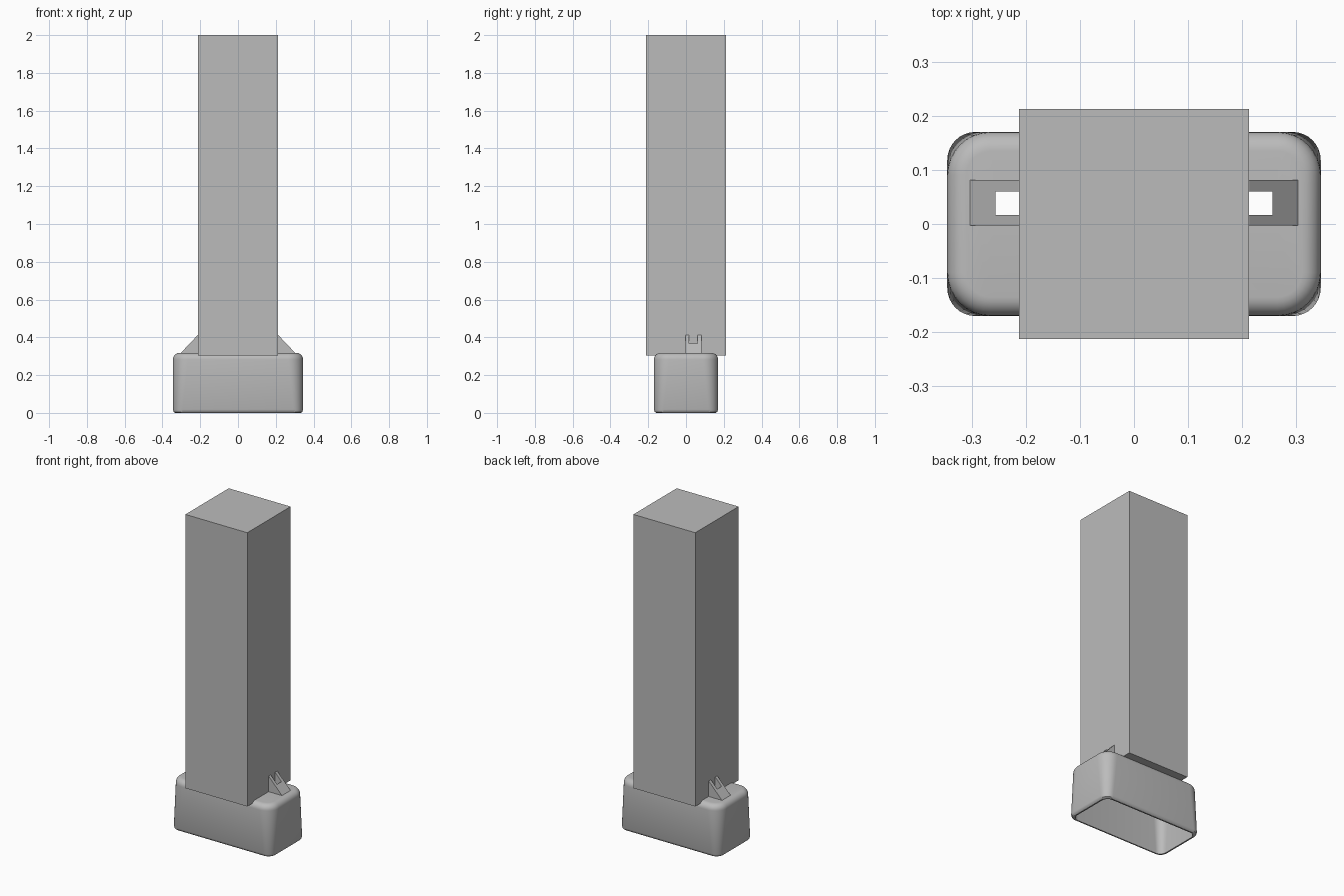
import bpy, bmesh, math

if "Cube" in bpy.data.objects:
    bpy.data.objects.remove(bpy.data.objects["Cube"])

grey = bpy.data.materials.new("plain_grey")
grey.diffuse_color = (0.5, 0.5, 0.5, 1)
grey.use_nodes = True
grey.node_tree.nodes["Principled BSDF"].inputs["Base Color"].default_value = grey.diffuse_color


def finish(name, bm):
    bmesh.ops.recalc_face_normals(bm, faces=bm.faces)
    me = bpy.data.meshes.new(name)
    bm.to_mesh(me)
    bm.free()
    ob = bpy.data.objects.new(name, me)
    bpy.context.collection.objects.link(ob)
    me.materials.append(grey)
    return ob


def box(name, x0, x1, y0, y1, z0, z1):
    bm = bmesh.new()
    bmesh.ops.create_cube(bm, size=1)
    for v in bm.verts:
        v.co = ((x0 + x1) / 2 + v.co.x * (x1 - x0),
                (y0 + y1) / 2 + v.co.y * (y1 - y0),
                (z0 + z1) / 2 + v.co.z * (z1 - z0))
    return finish(name, bm)


def ring(bm, hx, hy, r, z, n=8):
    """Rounded rectangle of vertices at height z."""
    verts = []
    for q, (sx, sy) in enumerate(((1, 1), (-1, 1), (-1, -1), (1, -1))):
        for i in range(n + 1):
            a = math.pi / 2 * (q + i / n)
            verts.append(bm.verts.new((sx * (hx - r) + r * math.cos(a),
                                       sy * (hy - r) + r * math.sin(a), z)))
    return verts


def cut(ob, cutter):
    m = ob.modifiers.new("slot", 'BOOLEAN')
    m.operation = 'DIFFERENCE'
    m.solver = 'EXACT'
    m.object = cutter


# Column
box("column", -0.212, 0.212, -0.212, 0.212, 0.305, 2.0)

# Hollow base, open below: inner roof, inner wall, rim, outer wall, filleted top
HX, HY, TOP, F = 0.345, 0.17, 0.317, 0.035
sections = [(HX - 0.02, HY - 0.02, 0.06, 0.297),
            (HX - 0.02, HY - 0.02, 0.04, 0.0),
            (HX - 0.012, HY - 0.012, 0.042, 0.0),
            (HX - 0.004, HY - 0.004, 0.048, 0.006),
            (HX, HY, 0.052, 0.018)]
for i in range(7):
    a = math.pi / 2 * i / 6
    d = F * (1 - math.cos(a))
    sections.append((HX - d, HY - d, 0.08 - d, TOP - F + F * math.sin(a)))
bm = bmesh.new()
rings = [ring(bm, *s) for s in sections]
for lo, hi in zip(rings, rings[1:]):
    for i in range(len(lo)):
        j = (i + 1) % len(lo)
        bm.faces.new((lo[i], lo[j], hi[j], hi[i]))
bm.faces.new(rings[0])
bm.faces.new(rings[-1])
base = finish("base", bm)

# Sloped lugs on both sides, each with a slot that runs down through the base
for side, s in (("right", 1), ("left", -1)):
    bm = bmesh.new()
    profile = [(0.31, 0.31), (0.213, 0.412), (0.204, 0.418), (0.19, 0.418), (0.19, 0.31)]
    f = bm.faces.new([bm.verts.new((s * x, -0.003, z)) for x, z in profile])
    ext = bmesh.ops.extrude_face_region(bm, geom=[f])
    for v in ext["geom"]:
        if isinstance(v, bmesh.types.BMVert):
            v.co.y = 0.081
    lug = finish(side + "_lug", bm)
    x0, x1 = sorted((s * 0.16, s * 0.256))
    slot = box(side + "_slot_cutter", x0, x1, 0.017, 0.06, 0.2, 0.6)
    slot.hide_render = True
    slot.hide_viewport = True
    cut(lug, slot)
    cut(base, slot)

# Smooth shading on the base, with hard edges kept
bpy.ops.object.select_all(action='DESELECT')
base.select_set(True)
bpy.context.view_layer.objects.active = base
bpy.ops.object.shade_smooth_by_angle(angle=math.radians(35))
